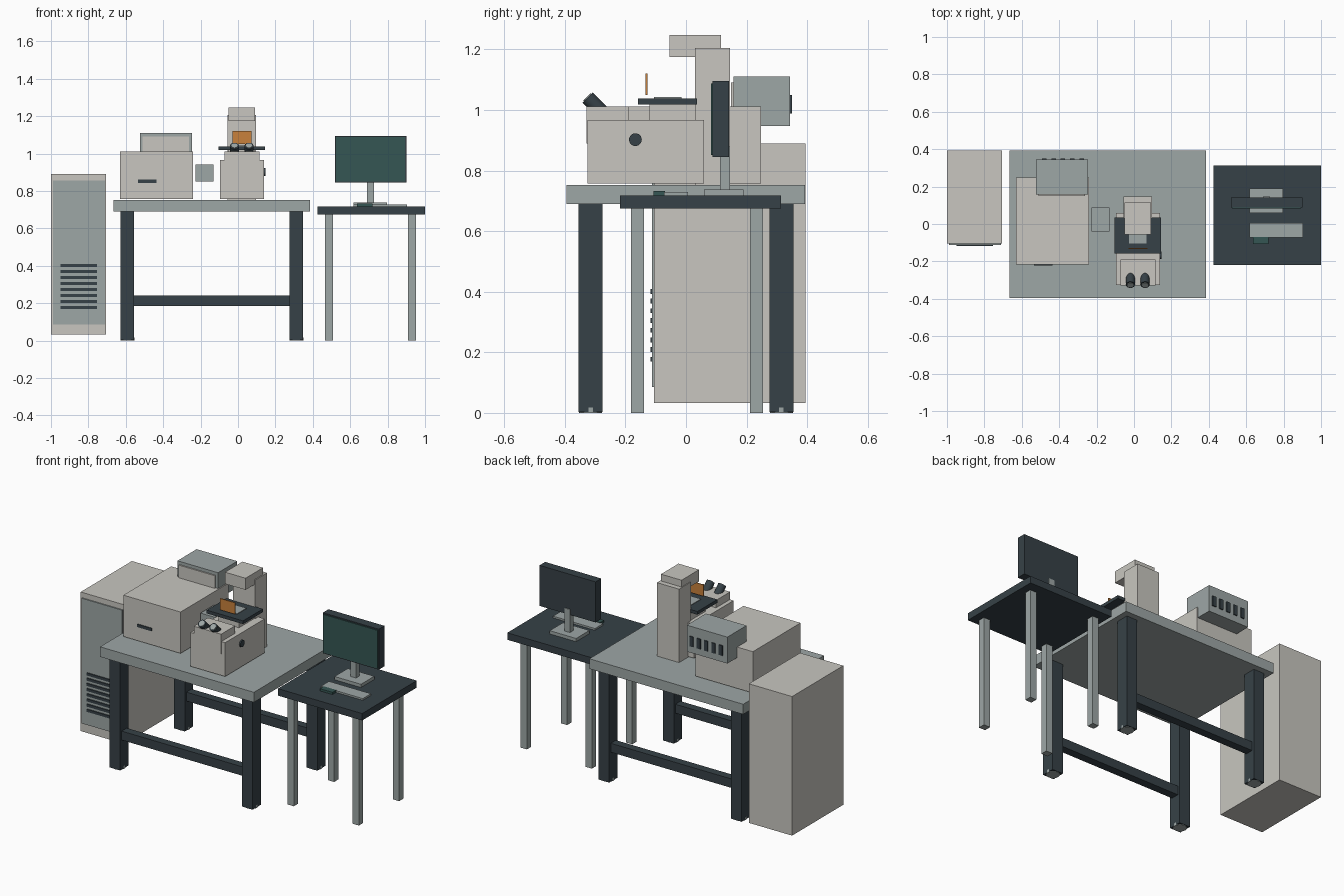
import bpy
from math import radians
from mathutils import Vector

cube = bpy.data.objects.get("Cube")
if cube:
    bpy.data.objects.remove(cube, do_unlink=True)


def material(name, rgb):
    m = bpy.data.materials.new(name)
    m.use_nodes = True
    col = (*rgb, 1)
    m.diffuse_color = col
    m.node_tree.nodes["Principled BSDF"].inputs["Base Color"].default_value = col
    return m


BEIGE = material("warm_beige", (0.58, 0.565, 0.525))
GREY = material("cool_grey", (0.34, 0.385, 0.38))
DARK = material("dark_slate", (0.037, 0.053, 0.063))
GREEN = material("screen_green", (0.036, 0.093, 0.087))
ORANGE = material("amber", (0.58, 0.22, 0.045))


def box(name, mat, x, y, z):
    """Box given by its (low, high) range on each axis."""
    bpy.ops.mesh.primitive_cube_add(size=1, location=[sum(r) / 2 for r in (x, y, z)])
    ob = bpy.context.object
    ob.name = name
    ob.scale = [r[1] - r[0] for r in (x, y, z)]
    bpy.ops.object.transform_apply(location=False, rotation=False, scale=True)
    ob.data.materials.append(mat)
    return ob


def rod(name, mat, start, end, radius):
    """Cylinder running between two points."""
    a, b = Vector(start), Vector(end)
    bpy.ops.mesh.primitive_cylinder_add(vertices=24, radius=radius, depth=(b - a).length,
                                        location=(a + b) / 2)
    ob = bpy.context.object
    ob.name = name
    ob.rotation_euler = (b - a).to_track_quat('Z', 'Y').to_euler()
    ob.data.materials.append(mat)
    bpy.ops.object.shade_smooth_by_angle(angle=radians(40))
    return ob


def span(centre, width):
    return (centre - width / 2, centre + width / 2)


# Main bench: top, legs with round feet, front and back stretchers
box("bench_top", GREY, (-0.665, 0.385), (-0.395, 0.392), (0.69, 0.752))
for y in (-0.315, 0.315):
    for x in (-0.592, 0.312):
        box("bench_leg", DARK, span(x, 0.073), span(y, 0.08), (0.003, 0.69))
        rod("bench_foot", GREY, (x, y, 0), (x, y, 0.018), 0.0375)
    box("bench_stretcher", DARK, (-0.556, 0.276), span(y, 0.05), (0.185, 0.24))

# Side table
box("side_table_top", DARK, (0.425, 1.0), (-0.218, 0.314), (0.675, 0.718))
for x in (0.486, 0.93):
    for y in (-0.16, 0.233):
        box("side_table_leg", GREY, span(x, 0.043), span(y, 0.042), (0, 0.675))

# Monitor, keyboard and pointer
box("monitor_body", DARK, (0.518, 0.9), (0.087, 0.142), (0.845, 1.095))
box("monitor_screen", GREEN, (0.524, 0.894), (0.082, 0.087), (0.852, 1.088))
box("monitor_stand", GREY, (0.69, 0.727), (0.112, 0.146), (0.735, 0.88))
box("monitor_base", GREY, (0.617, 0.797), (0.06, 0.19), (0.718, 0.738))
box("keyboard", GREY, (0.617, 0.903), (-0.073, 0.006), (0.718, 0.729))
box("pointer", GREEN, (0.635, 0.72), (-0.108, -0.07), (0.718, 0.732))

# Floor cabinet with front panel and louvres
box("cabinet_body", BEIGE, (-1.0, -0.705), (-0.105, 0.394), (0.032, 0.89))
box("cabinet_panel", GREY, (-0.99, -0.712), (-0.112, -0.105), (0.085, 0.857))
for i in range(8):
    box("cabinet_louvre", DARK, (-0.95, -0.755), (-0.118, -0.112), span(0.177 + i * 0.032, 0.016))

# Large instrument housing with slot, and the unit behind it
box("housing", BEIGE, (-0.63, -0.24), (-0.217, 0.248), (0.757, 1.012))
box("housing_slot", DARK, (-0.535, -0.435), (-0.222, -0.217), (0.843, 0.861))
box("rear_unit", GREY, (-0.523, -0.246), (0.157, 0.344), (0.947, 1.11))
box("rear_unit_panel", BEIGE, (-0.51, -0.262), (0.149, 0.157), (0.965, 1.09))
for i in range(5):
    box("rear_unit_vent", DARK, span(-0.48 + i * 0.05, 0.024), (0.344, 0.35), (0.988, 1.05))
box("beam_coupler", GREY, (-0.227, -0.13), (-0.041, 0.088), (0.85, 0.942))

# Microscope: body, viewing block, column and head
box("scope_body", BEIGE, (-0.097, 0.14), (-0.325, 0.06), (0.757, 0.966))
box("scope_viewing_block", BEIGE, (-0.072, 0.114), (-0.328, -0.19), (0.89, 1.012))
box("scope_column", BEIGE, (-0.055, 0.096), (0.03, 0.146), (0.752, 1.205))
box("scope_head", BEIGE, (-0.05, 0.09), (-0.055, 0.115), (1.175, 1.247))
rod("scope_knob", DARK, (0.14, -0.167, 0.902), (0.148, -0.167, 0.902), 0.021)

# Stage with slide and amber shield
box("stage_support", BEIGE, (-0.05, 0.09), (-0.12, 0.03), (0.966, 1.018))
box("stage", DARK, (-0.103, 0.145), (-0.158, 0.036), (1.018, 1.038))
box("slide", GREY, (-0.028, 0.068), (-0.105, -0.015), (1.038, 1.042))
box("amber_shield", ORANGE, (-0.03, 0.072), (-0.133, -0.127), (1.05, 1.12))

# Tilted eyepieces with lenses
for x in (-0.019, 0.059):
    rod("eyepiece", DARK, (x, -0.252, 0.968), (x, -0.325, 1.041), 0.024)
    rod("eyepiece_lens", GREY, (x, -0.325, 1.041), (x, -0.327, 1.043), 0.017)
